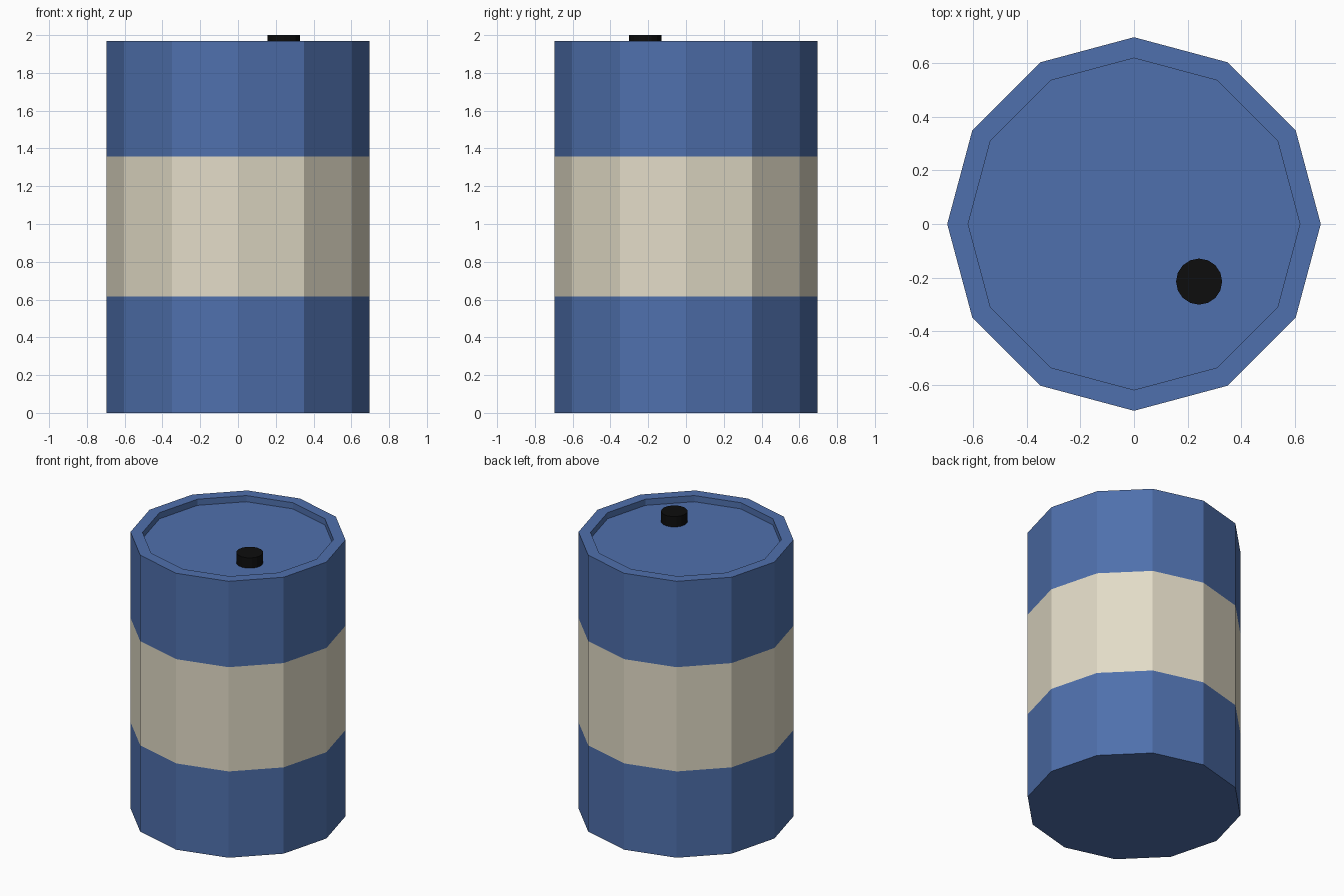
import bpy, bmesh, math

if "Cube" in bpy.data.objects:
    bpy.data.objects.remove(bpy.data.objects["Cube"])

SIDES = 12
BAND_LOW, BAND_HIGH = 0.615, 1.358


def material(name, rgb):
    m = bpy.data.materials.new(name)
    m.diffuse_color = (*rgb, 1)
    m.use_nodes = True
    m.node_tree.nodes["Principled BSDF"].inputs["Base Color"].default_value = m.diffuse_color
    return m


blue = material("blue paint", (0.078, 0.162, 0.418))
cream = material("cream paint", (0.76, 0.71, 0.57))
black = material("black cap", (0.004, 0.004, 0.004))


def lathe(name, profile, sides, mats, loc=(0, 0, 0)):
    """Spin (radius, z) rings into a closed solid with capped ends."""
    bm = bmesh.new()
    rings = []
    for r, z in profile:
        rings.append([bm.verts.new((r * math.cos(2 * math.pi * i / sides),
                                    r * math.sin(2 * math.pi * i / sides), z))
                      for i in range(sides)])
    for a, b in zip(rings, rings[1:]):
        for i in range(sides):
            j = (i + 1) % sides
            bm.faces.new((a[i], a[j], b[j], b[i]))
    bm.faces.new(rings[0][::-1])
    bm.faces.new(rings[-1])
    mesh = bpy.data.meshes.new(name)
    bm.to_mesh(mesh)
    bm.free()
    for m in mats:
        mesh.materials.append(m)
    ob = bpy.data.objects.new(name, mesh)
    ob.location = loc
    bpy.context.collection.objects.link(ob)
    return ob


# drum body: straight wall, flat rim, recessed lid
R, RI, H, LID = 0.697, 0.619, 1.97, 1.926
drum = lathe("drum_body",
             [(R, 0), (R, BAND_LOW), (R, BAND_HIGH), (R, H), (RI, H), (RI, LID)],
             SIDES, [blue, cream])

# cream band: wall faces at mid height
for p in drum.data.polygons:
    if BAND_LOW < p.center.z < BAND_HIGH:
        p.material_index = 1

# filler cap on the lid
lathe("filler_cap", [(0.086, LID - 0.005), (0.086, 2.0)], 16, [black], (0.243, -0.215, 0))
